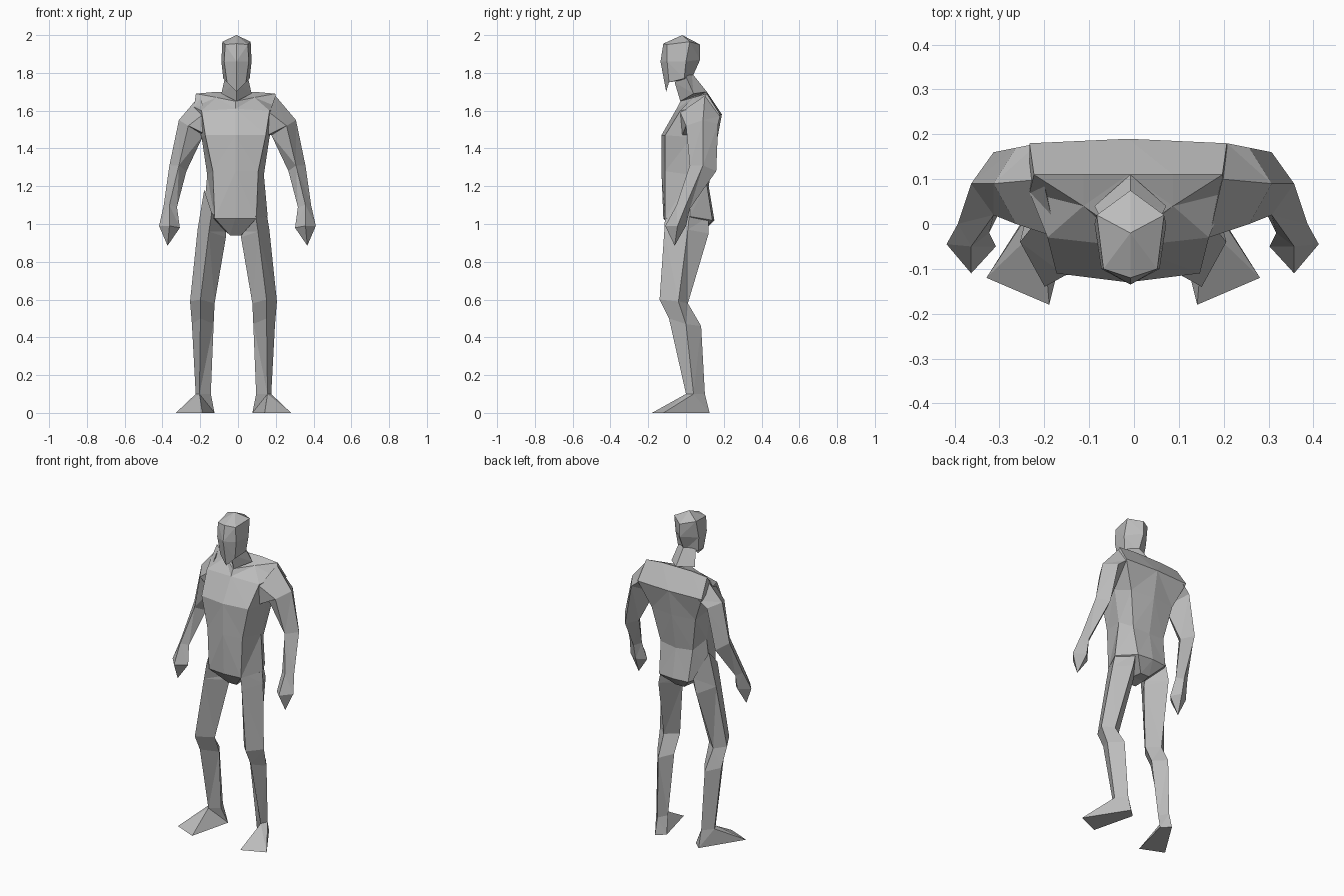
import bpy
import bmesh

# Remove the default cube only
default_cube = bpy.data.objects.get("Cube")
if default_cube:
    bpy.data.objects.remove(default_cube, do_unlink=True)

# Single plain grey material
grey = bpy.data.materials.new("plain_grey")
grey.use_nodes = True
colour = (0.5, 0.5, 0.5, 1)
grey.diffuse_color = colour
shader = next(n for n in grey.node_tree.nodes if n.type == "BSDF_PRINCIPLED")
shader.inputs["Base Color"].default_value = colour
shader.inputs["Roughness"].default_value = 0.8


def skin(name, rings, centre, side=1):
    """Loft faceted skin through rings of points given in hundredths of a unit."""
    bm = bmesh.new()
    loops = []
    for ring in rings:
        loop = [bm.verts.new(((centre + side * x) / 100, y / 100, z / 100))
                for x, y, z in ring]
        loops.append(loop)
    for lower, upper in zip(loops, loops[1:]):
        count = len(lower)
        for i in range(count):
            j = (i + 1) % count
            if len(upper) == 1:
                bm.faces.new((lower[i], lower[j], upper[0]))
            else:
                bm.faces.new((lower[i], lower[j], upper[j], upper[i]))
    # Close the open ends
    for loop in (loops[0], loops[-1]):
        if len(loop) > 2:
            bm.faces.new(loop)
    bmesh.ops.recalc_face_normals(bm, faces=bm.faces[:])
    bmesh.ops.triangulate(bm, faces=bm.faces[:])
    mesh = bpy.data.meshes.new(name)
    bm.to_mesh(mesh)
    bm.free()
    mesh.materials.append(grey)
    obj = bpy.data.objects.new(name, mesh)
    bpy.context.scene.collection.objects.link(obj)
    return obj


def whole(half):
    """Complete a half ring, listed front to back, with its mirror image."""
    mirrored = [(-x, y, z) for x, y, z in reversed(half) if x]
    return list(half) + mirrored


def central_part(name, half_rings, centre):
    rings = [whole(half) for half in half_rings]
    return skin(name, rings, centre)


def paired_part(name, rings, centre):
    for label, side in (("left", 1), ("right", -1)):
        skin(label + "_" + name, rings, centre, side)


# Torso: each half ring runs front centre, front corner, side, back corner, back centre
crotch = [(0, -4, 94), (3, -4, 94), (4, 2, 95), (3, 8, 95), (0, 8, 95)]
hem = [(0, -12, 103), (11, -11, 103), (17, 2, 104), (10, 14, 102), (0, 15, 102)]
waist = [(0, -13, 128), (12, -11, 128), (15, 3, 126), (11, 11, 121), (0, 12, 120)]
chest = [(0, -13, 147), (16, -11, 147), (18, 3, 146), (15, 14, 142), (0, 16, 142)]
shoulders = [(0, -5, 161), (18, -3, 160), (22, 7, 162), (22, 18, 158), (0, 19, 158)]
collar = [(0, -3, 165), (10, 4, 167), (21, 11, 169), (10, 11, 170), (0, 11, 170)]
central_part("torso", [crotch, hem, waist, chest, shoulders, collar], -1.3)

# Neck leans forward into the head
neck_base = [(0, -3, 165), (8, 4, 169), (0, 11, 170)]
neck_top = [(0, -6, 175), (6, 0, 178), (0, 3, 180)]
central_part("neck", [neck_base, neck_top], -0.8)

# Head: faceted block with a central face ridge and pointed jaw
jaw = [(0, -10.5, 170), (5, -9, 175), (7, -1, 177), (0, 3, 177)]
cheeks = [(0, -13.5, 186), (6.5, -10, 186), (8, 0, 186), (0, 7.5, 187)]
brow = [(0, -12, 195.5), (6, -10, 195), (7.5, 2, 196.5), (0, 7.5, 195)]
crown = [(0, -2, 200)]
central_part("head", [jaw, cheeks, brow, crown], -0.8)

# Arms and hands: each ring runs outer, front, inner, back
arm_root = [(20, 10, 168), (17, -3, 159), (16, -2, 147), (21, 18, 157)]
upper_arm = [(31, 9, 155), (26, 0, 152), (18, 5, 147), (26, 17, 153)]
elbow = [(36, 9, 131), (31, 2, 131), (27, 8, 128), (31, 16, 128)]
wrist = [(39, 0, 110), (36, -5, 110), (32, -2, 109), (35, 2, 108)]
knuckles = [(41.5, -4.5, 99), (36, -11, 99), (30.5, -5, 98), (35, 0, 99)]
fingertip = [(37, -6, 88.5)]
paired_part("arm", [arm_root, upper_arm, elbow, wrist, knuckles, fingertip], -0.3)

# Legs and splayed feet: each ring runs outer, front, inner, back
hip = [(15.5, 3, 118), (11.5, -11, 106), (4, 2, 96), (11, 12, 104)]
thigh = [(19, 1, 97), (13, -11.5, 96), (4, 1, 93), (13, 12, 95)]
knee = [(23, -4, 59), (17.5, -14, 60), (10, -5, 58), (17, 1, 58)]
calf = [(22, 0, 47), (17.5, -9, 50), (10.5, 0, 47), (16, 8, 46)]
ankle = [(20, 4, 10), (18, 0, 10), (12, 4, 10), (15, 10, 10)]
sole = [(30.5, -12, 0), (16.5, -18, 0), (10, 8, 0), (15, 12.5, 0)]
paired_part("leg", [hip, thigh, knee, calf, ankle, sole], -2.4)
